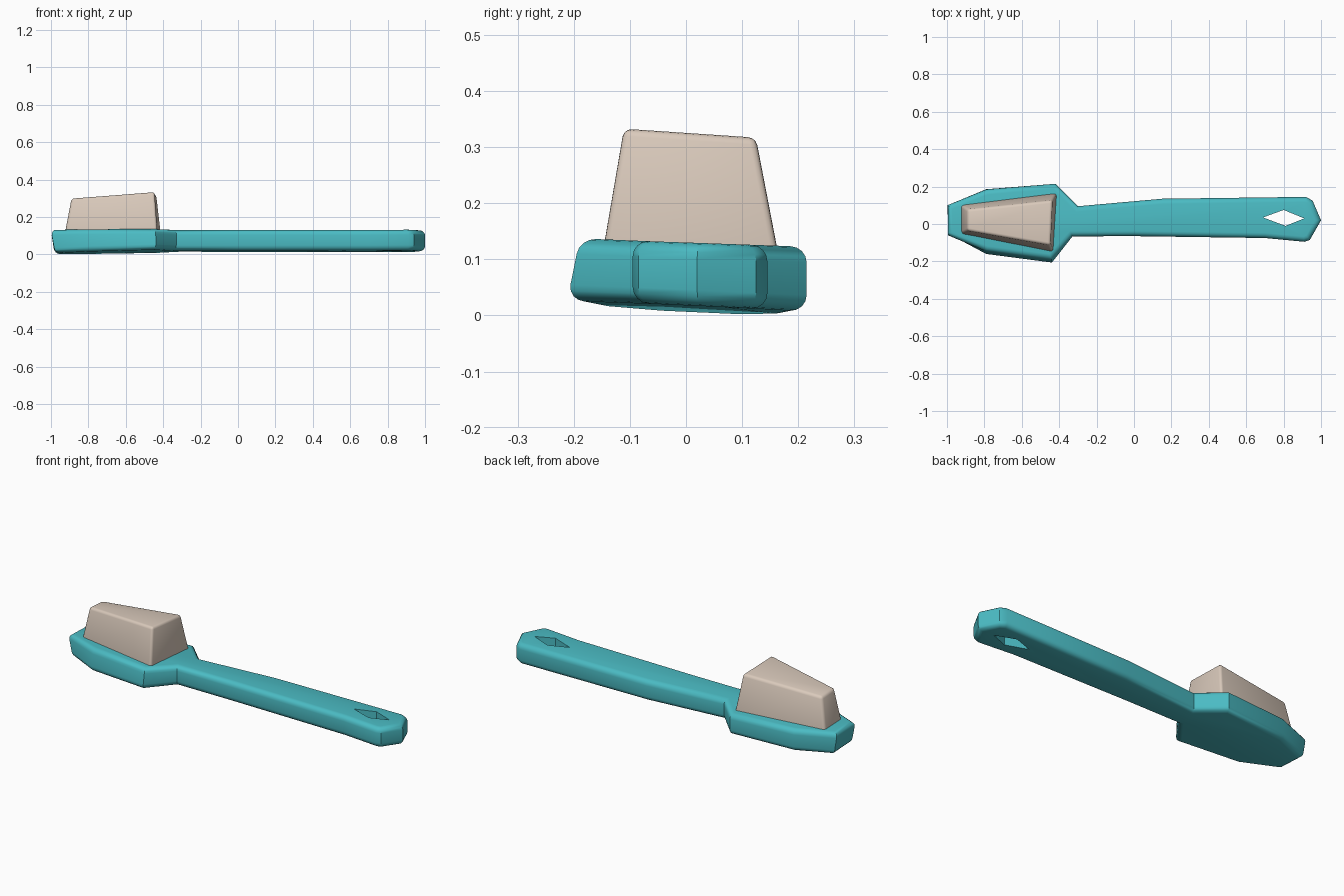
import bpy, bmesh, math

cube = bpy.data.objects.get("Cube")
if cube:
    bpy.data.objects.remove(cube, do_unlink=True)


def material(name, rgb):
    m = bpy.data.materials.new(name)
    m.use_nodes = True
    m.diffuse_color = (*rgb, 1)
    bsdf = m.node_tree.nodes["Principled BSDF"]
    bsdf.inputs["Base Color"].default_value = (*rgb, 1)
    bsdf.inputs["Roughness"].default_value = 0.6
    return m


def prism(name, bottom, top, mat, round_edges=0.0, rims_only=False, segments=4):
    """Solid between two matching loops of 3D points, with rounded edges."""
    bm = bmesh.new()
    low = [bm.verts.new(p) for p in bottom]
    high = [bm.verts.new(p) for p in top]
    n = len(low)
    bm.faces.new(low)
    bm.faces.new(high)
    for i in range(n):
        j = (i + 1) % n
        bm.faces.new((low[i], low[j], high[j], high[i]))
    bmesh.ops.recalc_face_normals(bm, faces=bm.faces)
    if round_edges:
        edges = [e for e in bm.edges
                 if not rims_only or (e.verts[0] in low) == (e.verts[1] in low)]
        bmesh.ops.bevel(bm, geom=edges, offset=round_edges, segments=segments,
                        profile=0.5, affect='EDGES', clamp_overlap=True)
    mesh = bpy.data.meshes.new(name)
    bm.to_mesh(mesh)
    bm.free()
    mesh.materials.append(mat)
    obj = bpy.data.objects.new(name, mesh)
    bpy.context.collection.objects.link(obj)
    return obj


def select(obj):
    bpy.ops.object.select_all(action='DESELECT')
    obj.select_set(True)
    bpy.context.view_layer.objects.active = obj


def underside(x, y):
    return 0.018 + 0.02 * min(x + 0.4, 0) - 0.045 * y


def upper_side(y):
    return 0.13 - 0.035 * y


teal = material("teal plastic", (0.07, 0.50, 0.55))
beige = material("beige bristle", (0.70, 0.59, 0.50))

# Head and handle in one outline
outline = [(-1, -0.06), (-0.79, -0.165), (-0.44, -0.21), (-0.33, -0.065),
           (0, -0.065), (0.7, -0.075), (0.91, -0.095), (0.94, -0.085), (1, 0.02),
           (0.955, 0.125), (0.92, 0.145), (0.15, 0.135), (-0.3, 0.095),
           (-0.42, 0.215), (-0.79, 0.185), (-1, 0.1)]
lower = [(x + (0.02 if x < -0.9 else 0), y, underside(x, y)) for x, y in outline]
upper = [(x, y + (0.02 if y < -0.15 else 0), upper_side(y)) for x, y in outline]
handle = prism("brush_body", lower, upper, teal, 0.028, True)

# Diamond hanging hole
diamond = [(0.69, 0.035), (0.81, -0.01), (0.91, 0.03), (0.8, 0.075)]
cutter = prism("hole_cutter", [(x, y, -0.1) for x, y in diamond],
               [(x, y, 0.3) for x, y in diamond], teal)
cutter.hide_render = True
cut = handle.modifiers.new("hanging_hole", 'BOOLEAN')
cut.operation = 'DIFFERENCE'
cut.solver = 'EXACT'
cut.object = cutter
select(handle)
bpy.ops.object.modifier_apply(modifier=cut.name)
bpy.data.objects.remove(cutter, do_unlink=True)

# Tapered bristle block, sunk slightly into the head
base = [(-0.93, -0.055), (-0.43, -0.155), (-0.41, 0.17), (-0.93, 0.105)]
crown = [(-0.89, -0.035), (-0.447, -0.113), (-0.437, 0.126), (-0.89, 0.078)]
bristles = prism("bristle_block", [(x, y, 0.09) for x, y in base],
                 [(x, y, 0.355 + 0.065 * x - 0.07 * y) for x, y in crown],
                 beige, 0.014, segments=3)

for obj in (handle, bristles):
    select(obj)
    bpy.ops.object.shade_smooth_by_angle(angle=math.radians(35))
